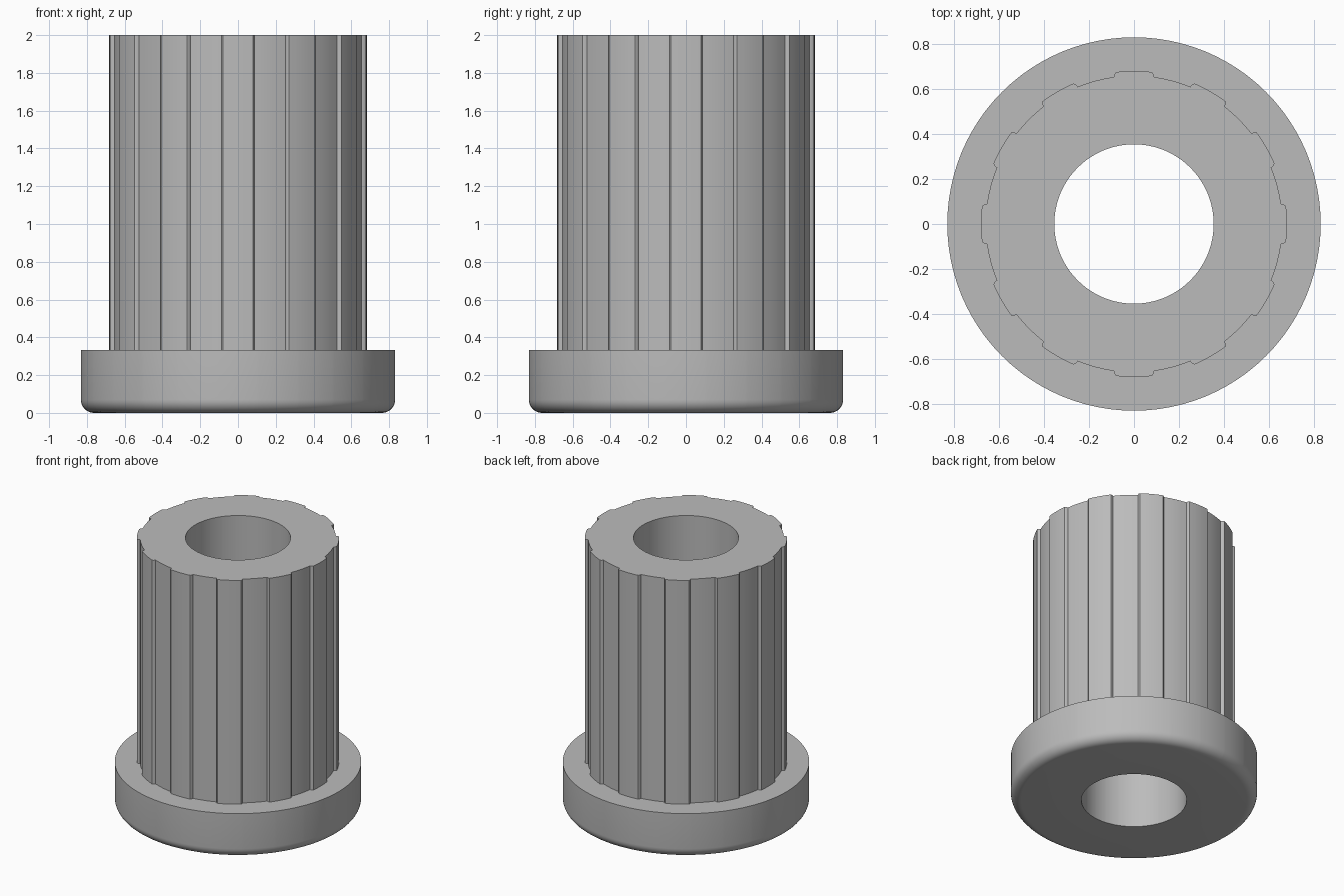
import bpy, bmesh, math

if "Cube" in bpy.data.objects:
    bpy.data.objects.remove(bpy.data.objects["Cube"])

RIDGES = 12
HOLE_R, FLANGE_R, FLANGE_TOP, HEIGHT, FILLET = 0.355, 0.832, 0.333, 2.0, 0.07

# One ridge pitch: (angle from ridge centre in degrees, barrel radius)
pitch = [(-7.7, 0.661), (-7.3, 0.675), (-6.7, 0.682), (-3.4, 0.682), (0, 0.682), (3.4, 0.682),
         (6.7, 0.682), (7.3, 0.675), (7.7, 0.661), (11.3, 0.661), (15, 0.661), (18.7, 0.661)]
section = [(math.radians(a + k * 360 / RIDGES), r) for k in range(RIDGES) for a, r in pitch]

# Lathe profile: bore, rounded flange, ridged barrel (radius None = ridged section)
profile = [(HOLE_R, HEIGHT), (HOLE_R, 0)]
for i in range(9):
    t = math.radians(90 * i / 8)
    profile.append((FLANGE_R - FILLET + FILLET * math.sin(t), FILLET - FILLET * math.cos(t)))
profile += [(FLANGE_R, FLANGE_TOP), (None, FLANGE_TOP), (None, HEIGHT)]

bm = bmesh.new()
rings = []
for radius, z in profile:
    rings.append([bm.verts.new(((radius or r) * math.cos(a), (radius or r) * math.sin(a), z))
                  for a, r in section])
n = len(section)
for j, ring in enumerate(rings):
    nxt = rings[(j + 1) % len(rings)]
    for i in range(n):
        k = (i + 1) % n
        bm.faces.new((ring[i], ring[k], nxt[k], nxt[i]))
bmesh.ops.recalc_face_normals(bm, faces=bm.faces[:])
mesh = bpy.data.meshes.new("flanged_bushing")
bm.to_mesh(mesh)
bm.free()

# Plain grey material
grey = bpy.data.materials.new("grey")
grey.diffuse_color = (0.5, 0.5, 0.5, 1)
grey.use_nodes = True
grey.node_tree.nodes["Principled BSDF"].inputs["Base Color"].default_value = grey.diffuse_color
mesh.materials.append(grey)

bushing = bpy.data.objects.new("flanged_bushing", mesh)
bpy.context.collection.objects.link(bushing)
bpy.context.view_layer.objects.active = bushing
bushing.select_set(True)
bpy.ops.object.shade_smooth_by_angle(angle=math.radians(30))
